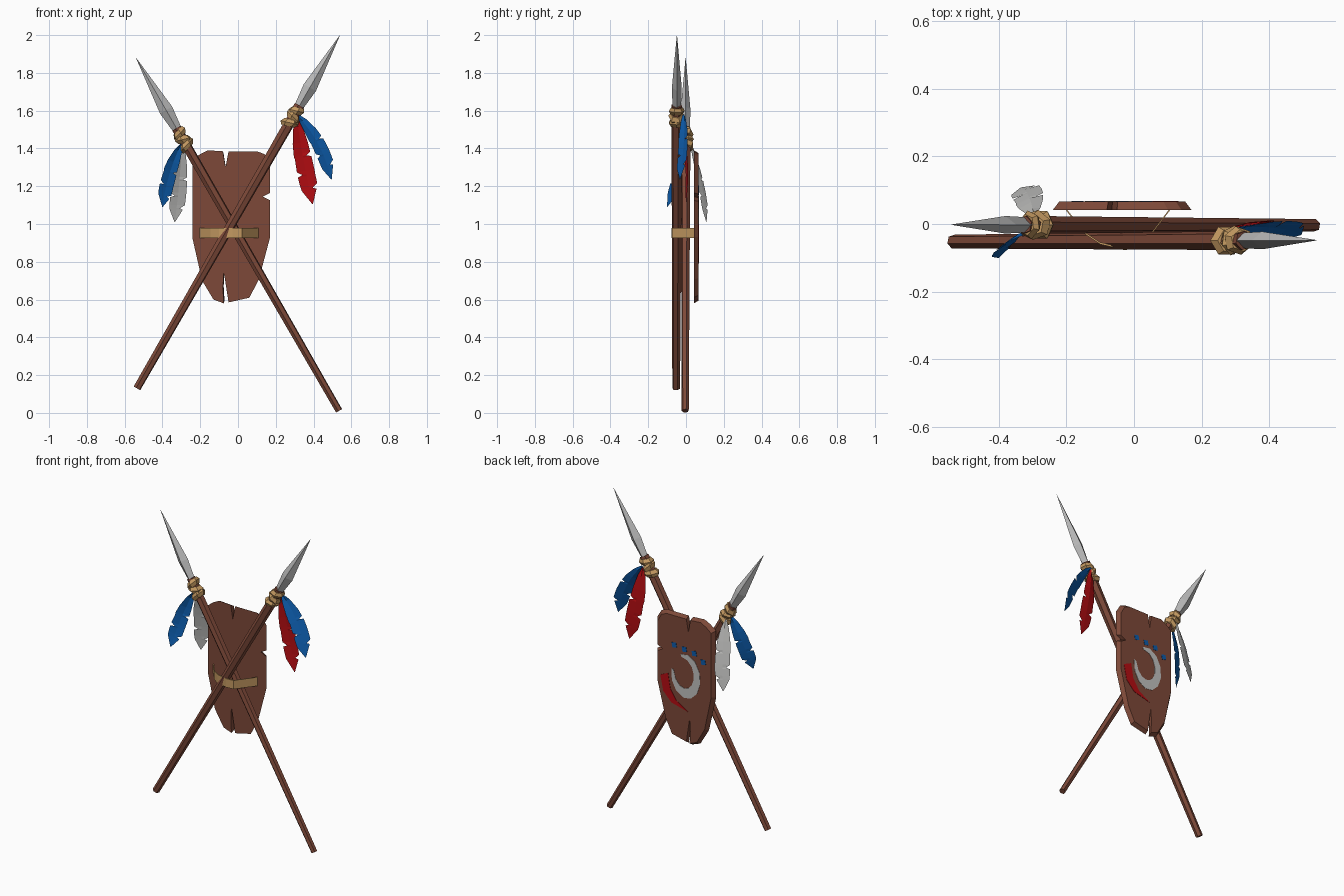
import bpy, bmesh, math
from mathutils import Vector

if "Cube" in bpy.data.objects:
    bpy.data.objects.remove(bpy.data.objects["Cube"])


def material(name, col):
    m = bpy.data.materials.new(name)
    m.diffuse_color = (*col, 1)
    m.use_nodes = True
    m.node_tree.nodes["Principled BSDF"].inputs["Base Color"].default_value = m.diffuse_color
    return m


WOOD = material("red_brown_wood", (0.205, 0.066, 0.040))
TAN = material("tan_binding", (0.55, 0.32, 0.12))
STEEL = material("grey_steel", (0.50, 0.50, 0.50))
WHITE = material("pale_grey", (0.53, 0.53, 0.52))
BLUE = material("blue", (0.004, 0.105, 0.40))
RED = material("red", (0.45, 0.004, 0.006))


def finish(name, bm, mat, solid=True):
    if solid:
        bmesh.ops.recalc_face_normals(bm, faces=bm.faces)
    me = bpy.data.meshes.new(name)
    bm.to_mesh(me)
    bm.free()
    me.materials.append(mat)
    ob = bpy.data.objects.new(name, me)
    bpy.context.collection.objects.link(ob)
    return ob


def rod(name, start, axis, rings, sides, mat, tilt=0.0, phase=0.0):
    """Faceted solid along an axis; rings = (distance, in-plane radius, depth radius)."""
    bm = bmesh.new()
    d = axis.normalized()
    v = Vector((0, 1, 0))
    v = (v - d * v.dot(d)).normalized()
    u = v.cross(d)
    loops = []
    for t, ru, rv in rings:
        loop = []
        for i in range(sides):
            a = 2 * math.pi * i / sides + phase
            p = start + d * (t + tilt * ru * math.cos(a))
            loop.append(bm.verts.new(p + u * ru * math.cos(a) + v * rv * math.sin(a)))
        loops.append(loop)
    for a, b in zip(loops, loops[1:]):
        for i in range(sides):
            j = (i + 1) % sides
            bm.faces.new((a[i], a[j], b[j], b[i]))
    bm.faces.new(loops[0])
    bm.faces.new(loops[-1])
    return finish(name, bm, mat)


def plate(name, pts, y0, y1, mat, sx=1.0, sz=1.0, c=(-0.035, 0.985)):
    """Outline in x/z given thickness in y; the y1 side can be shrunk for a chamfer."""
    bm = bmesh.new()
    a = [bm.verts.new((x, y0, z)) for x, z in pts]
    b = [bm.verts.new((c[0] + (x - c[0]) * sx, y1, c[1] + (z - c[1]) * sz)) for x, z in pts]
    bm.faces.new(a)
    bm.faces.new(b)
    for i in range(len(a)):
        j = (i + 1) % len(a)
        bm.faces.new((a[i], a[j], b[j], b[i]))
    return finish(name, bm, mat)


def spear(name, foot, tip, r0, r1):
    foot, tip = Vector(foot), Vector(tip)
    axis = tip - foot
    n = axis.length
    d = axis.normalized()
    neck = n - 0.45
    # tapered shaft
    rod(name + "_shaft", foot, axis, [(0, r0, r0), (neck + 0.02, r1, r1)], 6, WOOD, phase=0.3)
    # leaf blade
    rod(name + "_blade", foot, axis,
        [(neck - 0.01, 0.022, 0.022), (neck + 0.13, 0.037, 0.026), (n, 0.0006, 0.0006)], 4, STEEL)
    # three crooked bindings
    for k in range(3):
        s = foot + d * (neck - 0.085 + 0.036 * k)
        r = 0.047 - 0.002 * k
        rod(f"{name}_binding_{k + 1}", s, axis,
            [(-0.02, r * .75, r * .75), (0, r, r), (0.02, r * .75, r * .75)],
            6, TAN, tilt=0.3 * (-1) ** k, phase=0.35 * k)


spear("front_spear", (-0.535, -0.052, 0.13), (0.54, -0.048, 2.0), 0.021, 0.029)
spear("rear_spear", (0.535, -0.004, 0.011), (-0.54, -0.002, 1.88), 0.019, 0.027)

# chipped wooden shield, chamfered toward the back
outline = [(-0.24, 1.34), (-0.20, 1.37), (-0.16, 1.39), (-0.08, 1.385), (-0.066, 1.30),
           (-0.05, 1.385), (0.10, 1.385), (0.14, 1.37), (0.17, 1.32), (0.17, 1.165),
           (0.13, 1.145), (0.17, 1.125), (0.17, 0.93), (0.11, 0.705), (0.06, 0.61),
           (-0.05, 0.585), (-0.075, 0.745), (-0.08, 0.66), (-0.075, 0.58), (-0.13, 0.60),
           (-0.19, 0.70), (-0.24, 0.92)]
plate("shield", outline, 0.042, 0.066, WOOD, 0.91, 0.965)

# painted crescent on the back of the shield
outer, inner = [], []
for i in range(11):
    f = i / 10
    a = math.radians(110 - 300 * f)
    w = 1 - 0.48 * math.sin(math.pi * (0.04 + 0.9 * f)) ** 0.7
    for r, line in ((1, outer), (w, inner)):
        line.append((-0.045 - 0.102 * r * math.cos(a), 1.01 + 0.14 * r * math.sin(a)))
plate("painted_crescent", outer + inner[::-1], 0.064, 0.068, WHITE)

# painted red stroke and blue dots
plate("painted_stroke", [(0.132, 0.974), (0.111, 0.878), (0.055, 0.82), (-0.062, 0.79),
                         (0.02, 0.84), (0.062, 0.906), (0.078, 1.0)], 0.064, 0.068, RED)
for k, (x, z) in enumerate([(0.035, 1.187), (-0.035, 1.178), (-0.104, 1.169), (-0.167, 1.131)]):
    plate(f"painted_dot_{k + 1}", [(x - .018, z - .012), (x + .012, z - .018),
                                   (x + .018, z + .012), (x - .012, z + .018)], 0.064, 0.068, BLUE)

# leather strap looping round both spears
path = [(-0.205, 0.045), (-0.145, -0.03), (-0.10, -0.06), (-0.03, -0.077),
        (0.02, -0.073), (0.06, -0.02), (0.11, 0.045)]
bm = bmesh.new()
rows = [[bm.verts.new((x, y + o, z)) for o, z in
         ((0, 0.925), (0, 0.98), (0.006, 0.98), (0.006, 0.925))] for x, y in path]
for a, b in zip(rows, rows[1:]):
    for i in range(4):
        j = (i + 1) % 4
        bm.faces.new((a[i], a[j], b[j], b[i]))
bm.faces.new(rows[0])
bm.faces.new(rows[-1])
finish("strap", bm, TAN)


def feather(name, base, tip, across, width, bow, mat):
    """Bowed vane with ragged notches on both edges, folded along its quill."""
    base, tip, bow = Vector(base), Vector(tip), Vector(bow)
    d = (tip - base).normalized()
    w = Vector(across)
    w = (w - d * w.dot(d)).normalized() * width / 2
    fold = w.cross(d).normalized() * 0.008
    ribs = [(0, .1, .1), (.12, .55, .5), (.3, .9, .8), (.42, 1, .9), (.45, 1, .4), (.47, .95, .95),
            (.62, 1, 1), (.66, .45, 1), (.68, 1, 1), (.78, .95, 1), (.82, .9, .4), (.84, .85, .8), (1, .03, .03)]
    bm = bmesh.new()
    rows = []
    for t, l, r in ribs:
        c = base.lerp(tip, t) + bow * 4 * t * (1 - t)
        rows.append([bm.verts.new(c - w * l), bm.verts.new(c + fold * (1 - t)), bm.verts.new(c + w * r)])
    for a, b in zip(rows, rows[1:]):
        for i in range(2):
            bm.faces.new((a[i], a[i + 1], b[i + 1], b[i]))
    finish(name, bm, mat, False)


# two feathers hanging from each binding
feather("red_feather", (0.31, -0.02, 1.57), (0.395, 0.0, 1.105), (1, 0.15, 0), 0.095, (-0.005, 0.012, 0), RED)
feather("front_blue_feather", (0.315, -0.015, 1.58), (0.495, -0.032, 1.235), (0.85, 0.5, 0), 0.09, (0.02, 0.008, 0.02), BLUE)
feather("rear_blue_feather", (-0.295, -0.02, 1.43), (-0.40, -0.10, 1.09), (0.85, 0.5, 0), 0.085, (-0.015, 0.012, 0), BLUE)
feather("white_feather", (-0.295, 0.025, 1.42), (-0.335, 0.108, 1.01), (0.9, 0.35, 0), 0.09, (0.005, 0.012, 0), WHITE)
